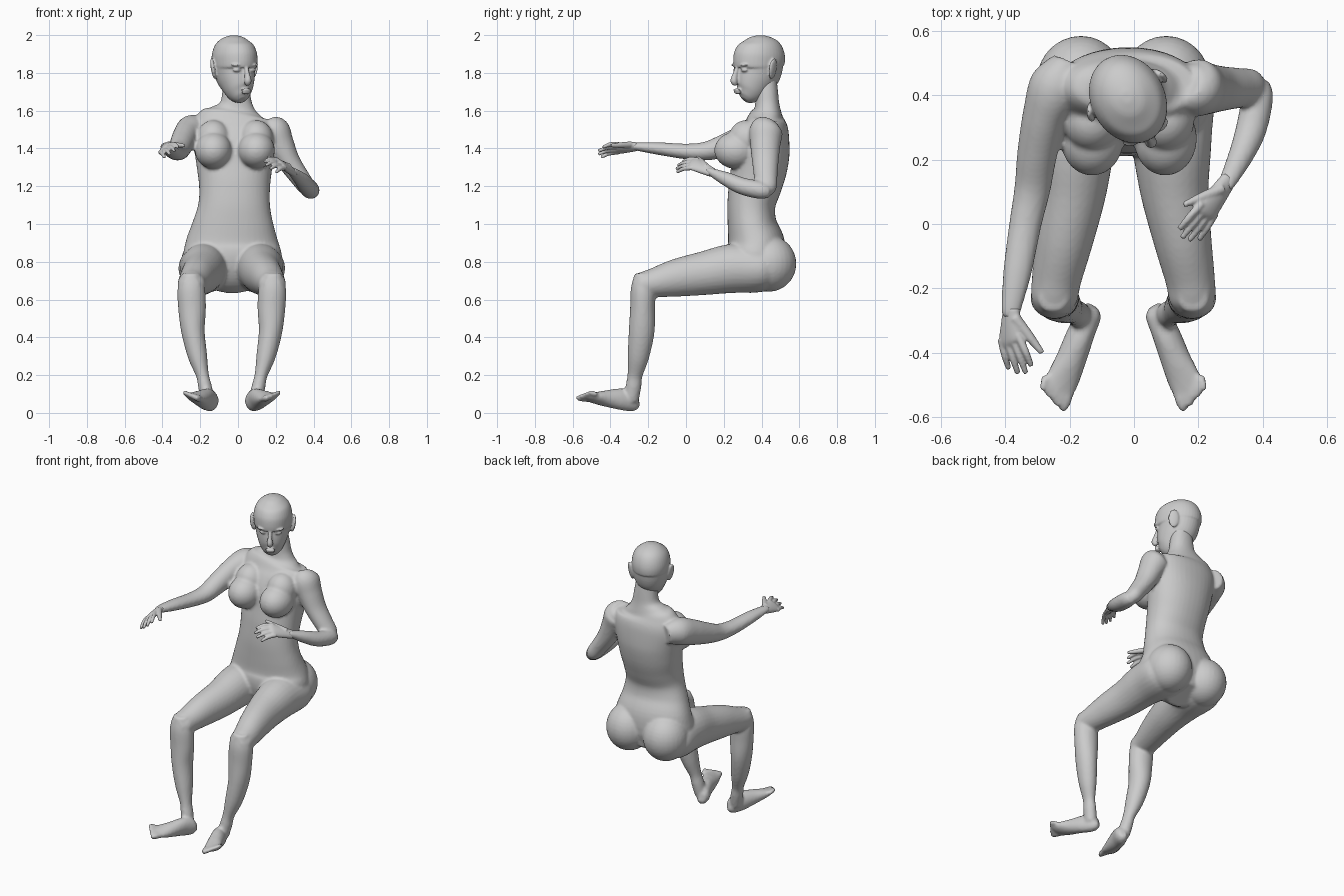
import bpy, bmesh, math
from mathutils import Vector, Matrix

MID = -0.033  # centre line of the hips, used to mirror the legs


def spline(rings, steps=5):
    """Catmull-Rom through rings of (x, y, z, half width, half depth)."""
    out, n = [], len(rings)
    for i in range(n - 1):
        p = [rings[max(0, min(n - 1, i + k))] for k in (-1, 0, 1, 2)]
        for s in range(steps):
            t = s / steps
            out.append([0.5 * (2 * b + (c - a) * t + (2 * a - 5 * b + 4 * c - d) * t * t
                               + (3 * b - a - 3 * c + d) * t ** 3) for a, b, c, d in zip(*p)])
    out.append(list(rings[-1]))
    return out


def loft(bm, rings, side=(1, 0, 0), mirror=False, power=1.0, n=28):
    """Closed tube of elliptical sections along a smooth path."""
    pts = spline(rings)
    loops = []
    for i, p in enumerate(pts):
        c = Vector(p[:3])
        t = (Vector(pts[min(i + 1, len(pts) - 1)][:3]) - Vector(pts[max(i - 1, 0)][:3])).normalized()
        u = Vector(side)
        u = (u - t * u.dot(t)).normalized()
        v = t.cross(u)
        a, b = max(p[3], 0.004), max(p[4], 0.004)
        loop = []
        for k in range(n):
            w = 2 * math.pi * k / n
            cx = math.copysign(abs(math.cos(w)) ** power, math.cos(w))
            sy = math.copysign(abs(math.sin(w)) ** power, math.sin(w))
            q = c + u * a * cx + v * b * sy
            if mirror:
                q.x = 2 * MID - q.x
            loop.append(bm.verts.new(q))
        loops.append(loop)
    for A, B in zip(loops, loops[1:]):
        for k in range(n):
            bm.faces.new((A[k], A[(k + 1) % n], B[(k + 1) % n], B[k]))
    bm.faces.new(loops[0])
    bm.faces.new(loops[-1])


def ball(bm, c, r, rot=Matrix()):
    m = Matrix.Translation(c) @ rot @ Matrix.Diagonal((*r, 1))
    bmesh.ops.create_uvsphere(bm, u_segments=28, v_segments=18, radius=1, matrix=m)


def finish(bm, name, voxel, iterations):
    """Fuse the overlapping volumes into one smooth skin."""
    bmesh.ops.recalc_face_normals(bm, faces=bm.faces)
    me = bpy.data.meshes.new(name)
    bm.to_mesh(me)
    bm.free()
    ob = bpy.data.objects.new(name, me)
    bpy.context.collection.objects.link(ob)
    r = ob.modifiers.new("fuse", 'REMESH')
    r.mode, r.voxel_size, r.use_smooth_shade = 'VOXEL', voxel, True
    s = ob.modifiers.new("soften", 'SMOOTH')
    s.factor, s.iterations = 0.5, iterations
    return ob


def hand(name, wrist, knuckle, aim, side, thumb):
    bm = bmesh.new()
    w, k = Vector(wrist), Vector(knuckle)
    aim, side = Vector(aim).normalized(), Vector(side).normalized()
    m = w.lerp(k, 0.55)
    end = k + aim * 0.015
    loft(bm, [(*w, .028, .021), (*m, .037, .02), (*k, .043, .016), (*end, .038, .011)], side)
    for o, length in zip((-.034, -.011, .012, .034), (.105, .122, .116, .095)):
        a = k + side * o - aim * .01
        b = a + aim * length * .55 + side * o * .2
        c = a + aim * length + side * o * .3 + Vector((0, 0, -.016))
        loft(bm, [(*a, .012, .012), (*b, .0115, .0115), (*c, .0085, .0085)], side, n=12)
    a, b = Vector(thumb[0]), Vector(thumb[1])
    loft(bm, [(*a, .018, .018), (*a.lerp(b, .55), .015, .015), (*b, .009, .009)], (0, 0, 1), n=12)
    finish(bm, name, 0.005, 2)


body = bmesh.new()

# torso and neck
loft(body, [
    (-.03, .42, .67, .10, .09), (-.03, .39, .74, .24, .14), (-.03, .37, .82, .262, .158),
    (-.03, .37, .90, .247, .152), (-.025, .35, 1.0, .215, .13), (-.02, .346, 1.1, .19, .127),
    (-.018, .365, 1.2, .188, .14), (-.018, .388, 1.3, .20, .148), (-.018, .402, 1.4, .215, .148),
    (-.02, .42, 1.5, .225, .125), (-.02, .425, 1.56, .20, .098), (-.015, .43, 1.595, .135, .075),
    (-.01, .43, 1.635, .088, .064), (-.01, .427, 1.70, .073, .06), (-.015, .42, 1.78, .065, .058)],
    power=0.92, n=40)

# breasts and buttocks
for x in (-.13, .097):
    ball(body, (x, .265, 1.39), (.098, .115, .098))
    ball(body, (x, .32, 1.45), (.09, .095, .10))
for x in (-.165, .10):
    ball(body, (x, .44, .79), (.138, .144, .148))

# legs
for mirror in (False, True):
    # thigh
    loft(body, [
        (-.165, .50, .77, .09, .09), (-.168, .40, .765, .145, .125), (-.182, .25, .765, .125, .13),
        (-.192, .10, .74, .106, .116), (-.217, -.05, .715, .09, .10), (-.24, -.17, .688, .077, .078),
        (-.248, -.24, .675, .07, .066), (-.25, -.28, .675, .04, .04)], mirror=mirror)
    # shin
    loft(body, [
        (-.25, -.232, .74, .045, .04), (-.248, -.228, .66, .072, .064), (-.243, -.23, .55, .073, .066),
        (-.238, -.235, .43, .062, .068), (-.214, -.252, .30, .051, .057), (-.188, -.27, .20, .034, .04),
        (-.175, -.278, .14, .036, .041), (-.16, -.29, .07, .036, .04)], mirror=mirror)
    # foot
    loft(body, [
        (-.126, -.256, .06, .02, .028), (-.138, -.28, .058, .037, .05), (-.165, -.34, .072, .042, .058),
        (-.195, -.42, .076, .047, .044), (-.22, -.48, .08, .052, .029), (-.232, -.52, .085, .046, .018)],
        side=(1, 0, -.25), mirror=mirror)
    # toes
    for i in range(5):
        t = i / 4
        a = Vector((-.2, -.51, .074)).lerp(Vector((-.272, -.47, .097)), t)
        b = Vector((-.222, -.58, .08)).lerp(Vector((-.287, -.515, .112)), t)
        r = .018 - .006 * t
        loft(body, [(*a, r, r), (*a.lerp(b, .6), r, r), (*b, r * .6, r * .6)], mirror=mirror, n=12)

# outstretched right arm
loft(body, [
    (-.205, .50, 1.49, .05, .06), (-.24, .43, 1.495, .083, .083), (-.275, .34, 1.465, .07, .078),
    (-.30, .22, 1.42, .062, .064), (-.315, .11, 1.387, .056, .05), (-.337, 0, 1.384, .05, .041),
    (-.362, -.15, 1.40, .044, .033), (-.38, -.26, 1.41, .031, .022), (-.382, -.29, 1.408, .025, .018)])
hand("right_hand", (-.38, -.26, 1.41), (-.383, -.36, 1.40), (.33, -.95, -.05), (-.75, -.2, -.6),
     ((-.37, -.29, 1.42), (-.285, -.40, 1.415)))

# bent left arm: upper arm, then forearm
loft(body, [
    (.165, .44, 1.53, .05, .06), (.19, .425, 1.495, .083, .088), (.225, .42, 1.42, .073, .08),
    (.27, .42, 1.33, .06, .07), (.325, .422, 1.25, .052, .062), (.365, .425, 1.195, .046, .055),
    (.388, .423, 1.165, .028, .033)])
loft(body, [
    (.39, .445, 1.168, .028, .028), (.385, .40, 1.178, .047, .046), (.365, .30, 1.20, .048, .045),
    (.335, .22, 1.235, .04, .038), (.295, .14, 1.272, .029, .023), (.28, .115, 1.285, .025, .018)])
hand("left_hand", (.295, .14, 1.272), (.225, .04, 1.318), (-.6, -.8, 0), (.6, -.45, -.62),
     ((.275, .11, 1.30), (.155, .06, 1.355)))

finish(body, "body", 0.0095, 2)

# head, modelled facing forward around its own axis
head = bmesh.new()
loft(head, [
    (0, -.085, 1.657, .02, .022), (0, -.075, 1.67, .044, .048), (0, -.055, 1.70, .069, .078),
    (0, -.03, 1.75, .09, .105), (0, -.01, 1.79, .102, .122), (0, 0, 1.82, .108, .129),
    (0, 0, 1.85, .113, .141), (0, .006, 1.90, .113, .14), (0, .01, 1.95, .095, .116),
    (0, .01, 1.985, .055, .066), (0, .01, 1.999, .015, .018)], n=40)
# nose and lips
loft(head, [(0, -.125, 1.835, .010, .012), (0, -.14, 1.79, .013, .016), (0, -.148, 1.757, .019, .019),
            (0, -.135, 1.738, .012, .012)], n=16)
ball(head, (0, -.131, 1.709), (.030, .014, .008))
ball(head, (0, -.128, 1.696), (.026, .014, .008))
# eyes, brows and ears
for s in (-1, 1):
    ball(head, (s * .043, -.107, 1.815), (.024, .019, .011))
    ball(head, (s * .045, -.112, 1.842), (.034, .022, .009))
    ball(head, (s * .118, .022, 1.822), (.012, .032, .056),
         Matrix.Rotation(s * math.radians(28), 4, 'Z') @ Matrix.Rotation(s * math.radians(10), 4, 'Y'))
ob = finish(head, "head", 0.0055, 2)
ob.location = (-.017, .385, 0)
ob.rotation_euler.z = math.radians(28)
